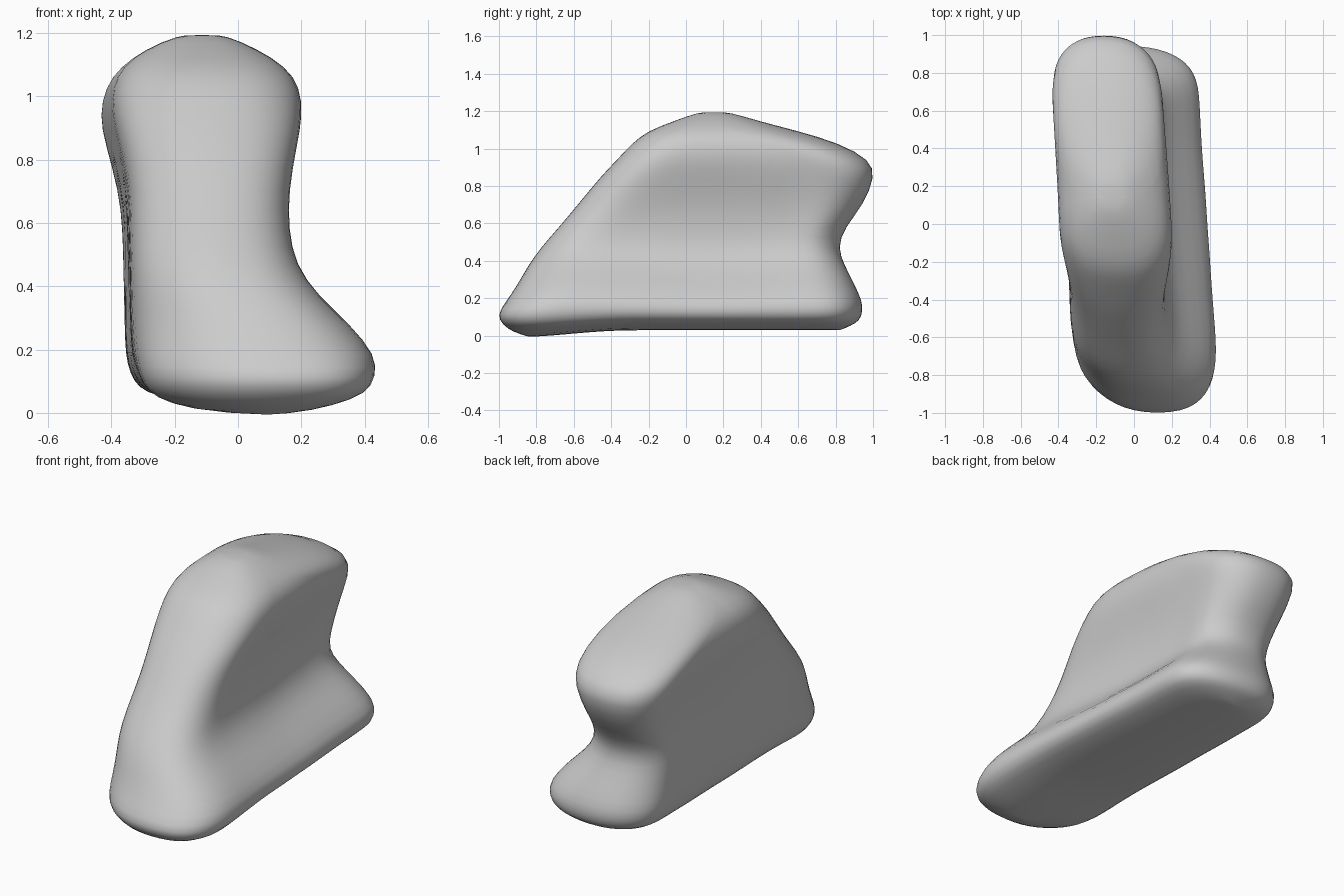
import bpy, bmesh, math
from mathutils import Vector, noise

if "Cube" in bpy.data.objects:
    bpy.data.objects.remove(bpy.data.objects["Cube"])

# Horizontal slices: z, x min, x max, y front, y back, front cap length, back cap length
SLICES = [
    (-0.008, -0.12, 0.18, -0.84, 0.82, 0.20, 0.15),
    (0.020, -0.26, 0.31, -0.93, 0.88, 0.34, 0.22),
    (0.055, -0.32, 0.41, -0.98, 0.93, 0.38, 0.25),
    (0.110, -0.345, 0.435, -1.015, 0.945, 0.40, 0.26),
    (0.180, -0.36, 0.435, -0.965, 0.945, 0.38, 0.26),
    (0.280, -0.362, 0.355, -0.90, 0.90, 0.36, 0.26),
    (0.370, -0.362, 0.255, -0.85, 0.855, 0.33, 0.24),
    (0.470, -0.362, 0.182, -0.78, 0.81, 0.30, 0.22),
    (0.580, -0.367, 0.16, -0.68, 0.85, 0.30, 0.22),
    (0.700, -0.38, 0.16, -0.58, 0.95, 0.30, 0.24),
    (0.850, -0.42, 0.19, -0.46, 1.01, 0.30, 0.26),
    (0.940, -0.437, 0.204, -0.37, 0.985, 0.30, 0.28),
    (1.030, -0.42, 0.195, -0.29, 0.82, 0.30, 0.32),
    (1.095, -0.37, 0.15, -0.21, 0.60, 0.28, 0.36),
    (1.150, -0.29, 0.06, -0.06, 0.38, 0.18, 0.22),
    (1.194, -0.19, -0.04, 0.06, 0.24, 0.08, 0.08),
]
CAP, SIDE = 12, 10


def power(v, p):
    return math.copysign(abs(v) ** p, v)


def smooth(v):
    v = min(1.0, max(0.0, v))
    return v * v * (3 - 2 * v)


def bump(y, z, cy, cz, ry, rz):
    return math.exp(-((y - cy) / ry) ** 2 - ((z - cz) / rz) ** 2)


def slice_ring(z, x0, x1, yf, yb, rf, rb):
    """Rounded slot outline, leaning to the left toward the back."""
    hw = (x1 - x0) / 2
    pts = []
    for i in range(CAP + 1):
        t = math.pi * i / CAP
        pts.append((hw * power(math.cos(t), 0.85), yb - rb + rb * power(math.sin(t), 0.85)))
    for i in range(1, SIDE):
        pts.append((-hw, yb - rb + (yf + rf - yb + rb) * i / SIDE))
    for i in range(CAP + 1):
        t = math.pi * (1 + i / CAP)
        pts.append((hw * power(math.cos(t), 0.85), yf + rf + rf * power(math.sin(t), 0.85)))
    for i in range(1, SIDE):
        pts.append((hw, yf + rf + (yb - rb - yf - rf) * i / SIDE))
    # right side leans more than the left; the front tip swings right low down
    out = []
    for x, y in pts:
        side = smooth(x / hw / 2 + 0.5)
        left_lean = 0.025 + 0.035 * smooth((z - 0.5) / 0.4)
        lean = left_lean + (0.07 - left_lean) * side
        tip = max(0.0, (yf + rf - y) / rf)
        out.append((x - lean * y + 0.06 * tip * tip * (1 - smooth(z / 0.8)), y))
    lo, hi = min(p[0] for p in out), max(p[0] for p in out)
    out = [(x0 + (x - lo) / (hi - lo) * (x1 - x0), y) for x, y in out]
    # shallow hollow in the right flank and a small swelling behind it
    return [(x + smooth((x - x0) / (x1 - x0) * 2 - 1)
             * (0.025 * bump(y, z, 0.70, 0.60, 0.12, 0.12)
                - 0.035 * bump(y, z, 0.20, 0.33, 0.40, 0.14)), y) for x, y in out]


# Stone body lofted through the slices
bm = bmesh.new()
rings = []
for z, *dims in SLICES:
    ring = []
    for x, y in slice_ring(z, *dims):
        tilt = 0.035 * smooth((y + 0.9) / 0.6) * max(0.0, 1 - z / 0.2)
        # gentle irregular surface
        n = noise.noise_vector(Vector((x, y, z)) * 3.5) * 0.006
        ring.append(bm.verts.new((x + n.x, y + n.y, z + tilt)))
    rings.append(ring)
count = len(rings[0])
for a, b in zip(rings, rings[1:]):
    for i in range(count):
        j = (i + 1) % count
        bm.faces.new((a[i], a[j], b[j], b[i]))

# Close the underside (bridging across its width) and the crown
half = CAP // 2
low = rings[0][half:] + rings[0][:half]      # starts at the back tip
for i in range(count // 2):
    quad = []
    for v in (low[i], low[i + 1], low[(count - i - 1) % count], low[(count - i) % count]):
        if v not in quad:
            quad.append(v)
    if len(quad) > 2:
        bm.faces.new(quad)
centre = bm.verts.new(sum((v.co for v in rings[-1]), Vector()) / count)
for i in range(count):
    bm.faces.new((rings[-1][i], rings[-1][(i + 1) % count], centre))
bmesh.ops.recalc_face_normals(bm, faces=bm.faces[:])

mesh = bpy.data.meshes.new("stone_body")
bm.to_mesh(mesh)
bm.free()
stone = bpy.data.objects.new("stone_body", mesh)
bpy.context.collection.objects.link(stone)
for poly in mesh.polygons:
    poly.use_smooth = True
sub = stone.modifiers.new("rounding", 'SUBSURF')
sub.levels = sub.render_levels = 1
